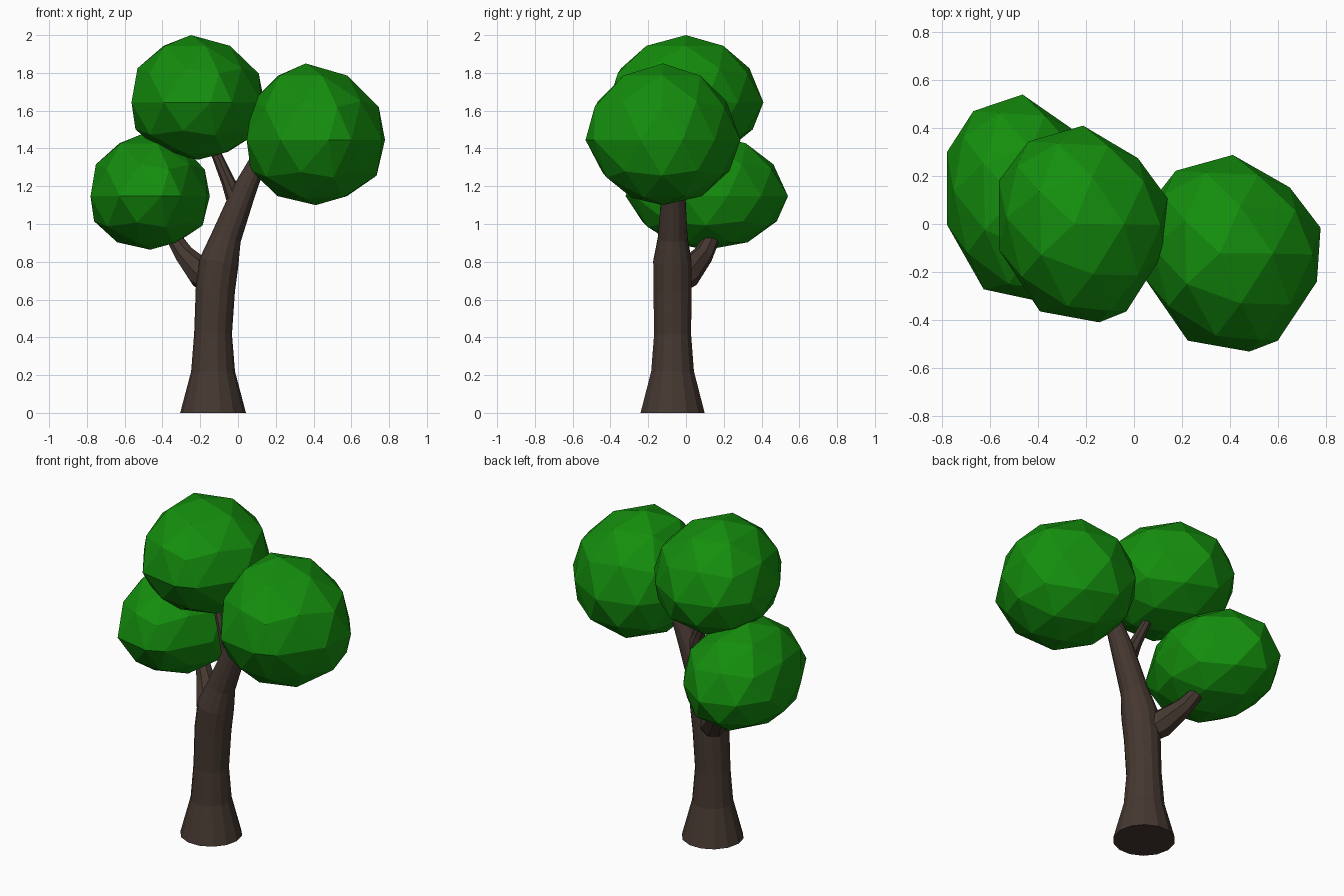
import bpy, bmesh, math
from mathutils import Vector

if "Cube" in bpy.data.objects:
    bpy.data.objects.remove(bpy.data.objects["Cube"])


def material(name, rgb):
    m = bpy.data.materials.new(name)
    m.diffuse_color = (*rgb, 1)
    m.use_nodes = True
    m.node_tree.nodes["Principled BSDF"].inputs["Base Color"].default_value = m.diffuse_color
    return m


bark = material("bark_brown", (0.06, 0.039, 0.03))
leaf = material("leaf_green", (0.007, 0.27, 0.004))


def finish(name, bm, mat):
    bmesh.ops.recalc_face_normals(bm, faces=bm.faces)
    me = bpy.data.meshes.new(name)
    bm.to_mesh(me)
    bm.free()
    me.materials.append(mat)
    ob = bpy.data.objects.new(name, me)
    bpy.context.collection.objects.link(ob)
    return ob


def limb(name, path, sides):
    """Tapered tube through (x, y, z, radius) points."""
    pts = [Vector(p[:3]) for p in path]
    bm = bmesh.new()
    rings = []
    for i, p in enumerate(pts):
        d = (pts[min(i + 1, len(pts) - 1)] - pts[max(i - 1, 0)]).normalized()
        u = (Vector((1, 0, 0)) - d * d.x).normalized()
        v = d.cross(u)
        ring = []
        for k in range(sides):
            a = 2 * math.pi * k / sides
            ring.append(bm.verts.new(p + path[i][3] * (u * math.cos(a) + v * math.sin(a))))
        rings.append(ring)
    for a, b in zip(rings, rings[1:]):
        for k in range(sides):
            n = (k + 1) % sides
            bm.faces.new((a[k], a[n], b[n], b[k]))
    bm.faces.new(rings[0])
    bm.faces.new(rings[-1])
    return finish(name, bm, bark)


# Equator irregularity of the leaf balls: (dx, dy) every 36 degrees from 18
BUMPS = [(0, -0.05), (0.03, -0.14), (0, 0), (-0.03, 0.03), (0, 0.13),
         (0, 0.05), (0.1, -0.08), (0.18, 0), (-0.1, -0.08), (-0.04, 0.02)]


def foliage(name, centre, size, lean):
    """Low-poly leaf ball, slightly irregular around its equator."""
    bm = bmesh.new()
    bmesh.ops.create_icosphere(bm, subdivisions=2, radius=1)
    for v in bm.verts:
        x, y, z = v.co
        flat = max(0, 1 - z * z)
        t = (math.degrees(math.atan2(y, x)) - 18) / 36 % 10
        i = int(t) % 10
        off = Vector(BUMPS[i]).lerp(Vector(BUMPS[(i + 1) % 10]), t - int(t)) * flat
        x += off.x - lean * max(0, z) * z * z
        tuck = max(0, -z) * max(0, -y)          # underside pulled in at the front
        co = (x - 0.12 * tuck, y + off.y + 0.26 * tuck, z - 0.08 * flat - 0.06 * tuck)
        v.co = Vector(centre) + Vector([c * s for c, s in zip(co, size)])
    return finish(name, bm, leaf)


# Trunk, flared at the foot and leaning to the right at the top
limb("trunk", [(-0.132, -0.071, 0, 0.174), (-0.132, -0.071, 0.22, 0.116),
               (-0.132, -0.071, 0.42, 0.10), (-0.12, -0.071, 0.65, 0.104),
               (-0.10, -0.072, 0.80, 0.104), (-0.062, -0.07, 0.93, 0.08),
               (0.03, -0.067, 1.17, 0.064), (0.10, -0.065, 1.32, 0.047),
               (0.18, -0.065, 1.48, 0.03)], 14)

# Side branches
limb("low_branch", [(-0.12, -0.07, 0.67, 0.06), (-0.19, 0.0, 0.735, 0.08),
                    (-0.28, 0.09, 0.835, 0.055), (-0.335, 0.135, 0.92, 0.042),
                    (-0.36, 0.155, 0.98, 0.028)], 8)
limb("high_branch", [(0.01, -0.065, 1.07, 0.055), (-0.05, -0.05, 1.22, 0.037),
                     (-0.11, -0.03, 1.36, 0.028), (-0.16, -0.02, 1.48, 0.02)], 8)

# Leaf balls
foliage("top_foliage", (-0.212, 0, 1.67), (0.37, 0.41, 0.33), 0.1)
foliage("right_foliage", (0.412, -0.122, 1.475), (0.385, 0.41, 0.375), 0.14)
foliage("left_foliage", (-0.465, 0.11, 1.172), (0.332, 0.43, 0.308), 0.1)
